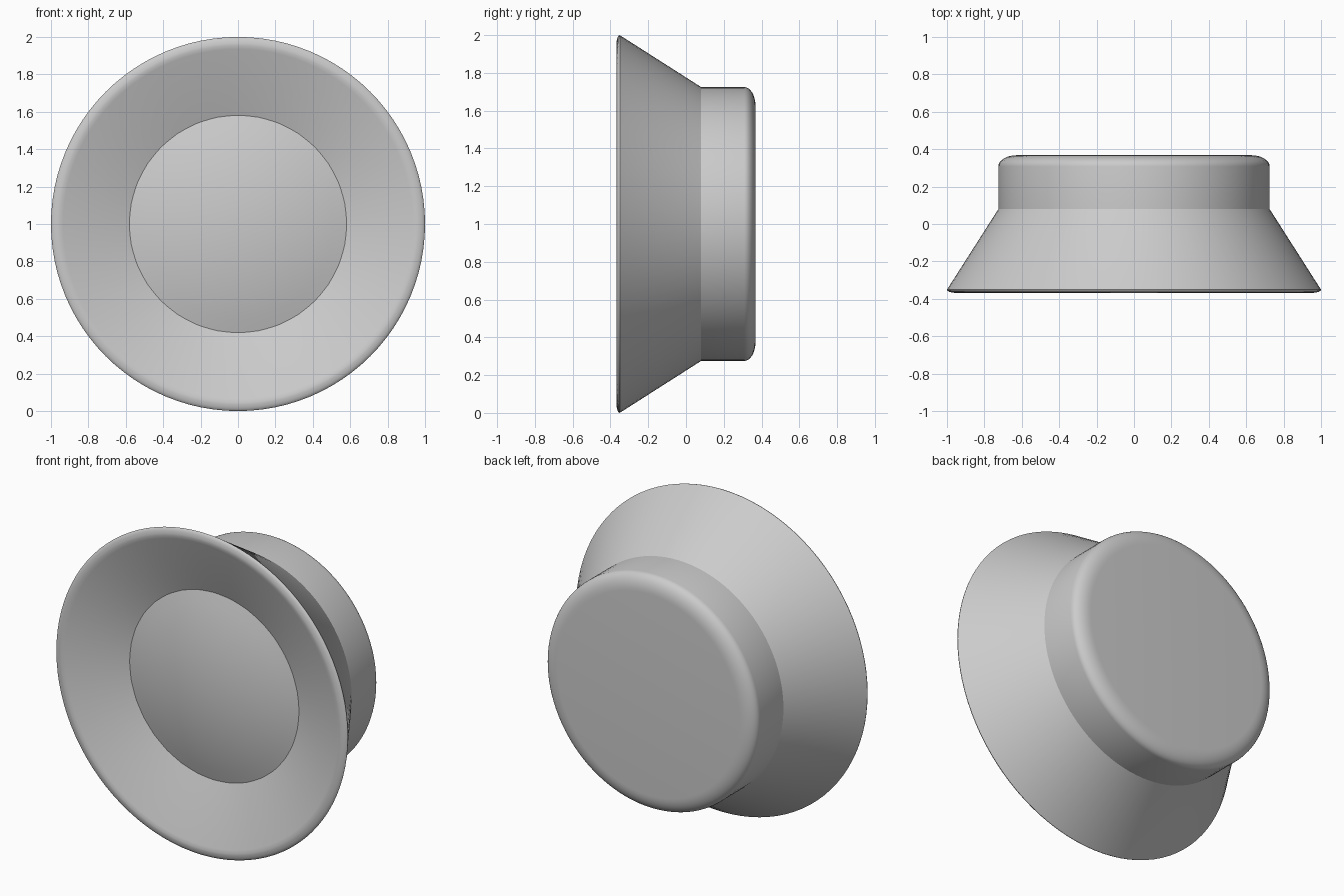
import bpy, bmesh, math
from mathutils import Vector, Matrix

if "Cube" in bpy.data.objects:
    bpy.data.objects.remove(bpy.data.objects["Cube"])


def revolve(name, profile, steps, angle=25):
    """Spin (radius, y) points round the y axis at height z = 1."""
    bm = bmesh.new()
    verts = [bm.verts.new((r, y, 1)) for r, y in profile]
    edges = [bm.edges.new(p) for p in zip(verts, verts[1:])]
    bmesh.ops.spin(bm, geom=verts + edges, cent=(0, 0, 1), axis=(0, 1, 0),
                   angle=2 * math.pi, steps=steps)
    bmesh.ops.remove_doubles(bm, verts=bm.verts, dist=0.0001)
    bmesh.ops.recalc_face_normals(bm, faces=bm.faces)
    mesh = bpy.data.meshes.new(name)
    bm.to_mesh(mesh)
    bm.free()
    obj = bpy.data.objects.new(name, mesh)
    bpy.context.collection.objects.link(obj)
    bpy.ops.object.select_all(action='DESELECT')
    obj.select_set(True)
    bpy.context.view_layer.objects.active = obj
    bpy.ops.object.shade_smooth_by_angle(angle=math.radians(angle))
    return obj


def arc(cr, cy, a, b, start, end, n):
    """Elliptical arc in the (radius, y) plane, angles in degrees."""
    out = []
    for i in range(n + 1):
        t = math.radians(start + (end - start) * i / n)
        out.append((cr + a * math.cos(t), cy + b * math.sin(t)))
    return out


# Housing: flat back, rounded back edge, flared skirt, rounded lip, dished front
housing = [(0, 0.368)]
housing += arc(0.625, 0.308, 0.10, 0.06, 90, 0, 8)
housing += [(0.725, 0.08), (0.998, -0.348)]
housing += arc(0.955, -0.350, 0.045, 0.018, 0, -90, 6)
housing += [(0.935, -0.362), (0.58, -0.232), (0.50, -0.20), (0, -0.20)]
revolve("housing", housing, 96)

# Dome: shallow convex cap seated in the dish
edge_r, edge_y, slope = 0.583, -0.232, math.radians(17)
sphere_r = edge_r / math.sin(slope)
dome = []
for i in range(9):
    t = slope * i / 8
    dome.append((sphere_r * math.sin(t),
                 edge_y - sphere_r * (math.cos(t) - math.cos(slope))))
revolve("dome", dome, 32)
